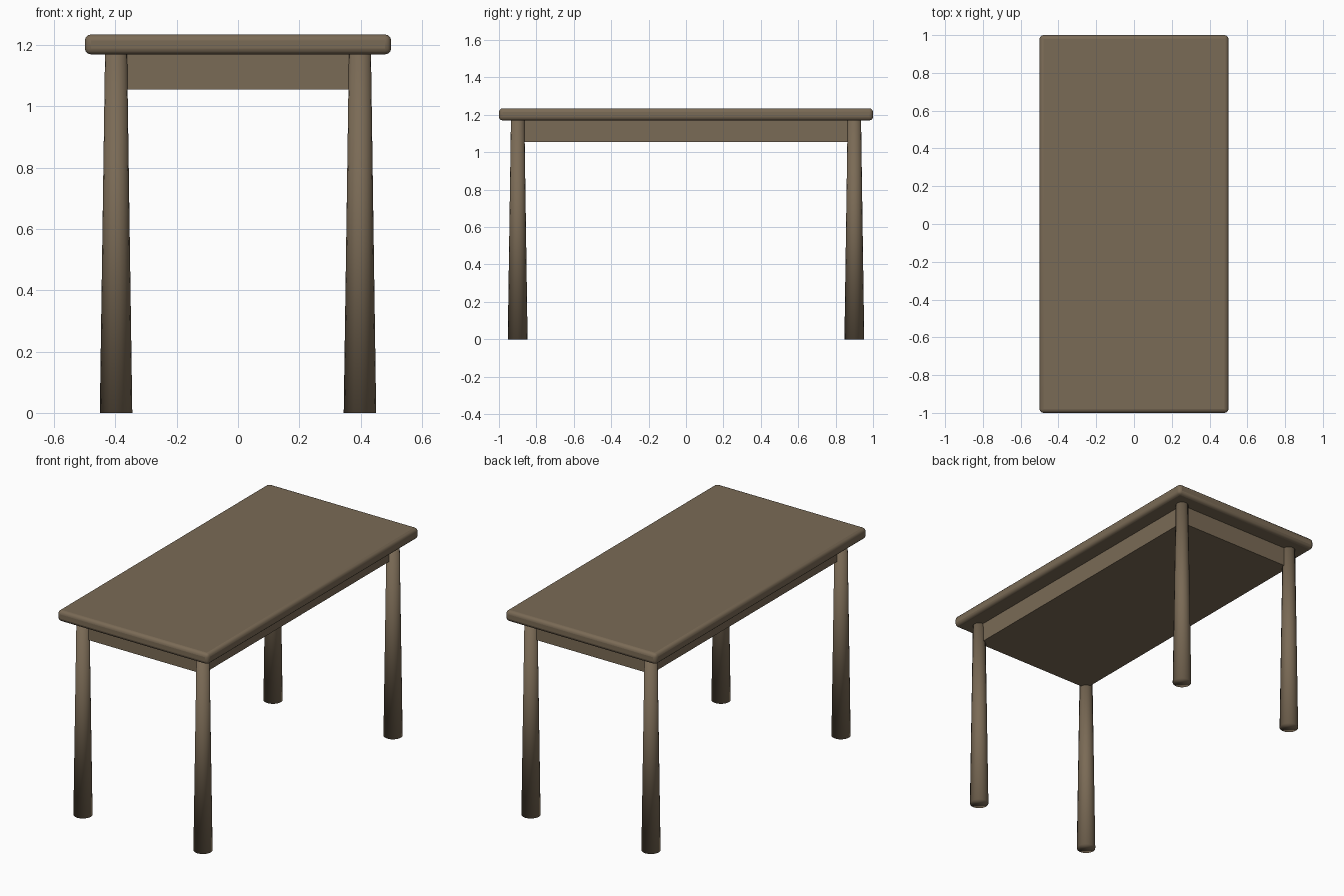
import bpy
import math

if "Cube" in bpy.data.objects:
    bpy.data.objects.remove(bpy.data.objects["Cube"], do_unlink=True)

# Single wood colour
wood = bpy.data.materials.new("brown_wood")
wood.use_nodes = True
colour = (0.195, 0.145, 0.092, 1)
wood.diffuse_color = colour
wood.node_tree.nodes["Principled BSDF"].inputs["Base Color"].default_value = colour

TOP_Z, SLAB_Z, APRON_Z = 1.235, 1.17, 1.055
LEG_X, LEG_Y = 0.398, 0.9


def finish(name):
    obj = bpy.context.object
    obj.name = name
    obj.data.materials.append(wood)
    return obj


def box(name, half_x, half_y, z0, z1):
    bpy.ops.mesh.primitive_cube_add(size=2, location=(0, 0, (z0 + z1) / 2))
    obj = finish(name)
    obj.scale = (half_x, half_y, (z1 - z0) / 2)
    bpy.ops.object.transform_apply(location=False, rotation=False, scale=True)
    return obj


# Table top with rounded edges
top = box("table_top", 0.5, 1.0, SLAB_Z, TOP_Z)
bevel = top.modifiers.new("rounded_edges", "BEVEL")
bevel.width = 0.02
bevel.segments = 3
bpy.ops.object.shade_smooth_by_angle(angle=math.radians(40))

# Solid apron block under the top
box("apron", LEG_X, LEG_Y, APRON_Z, SLAB_Z + 0.01)

# Four round legs, wider at the foot, shaded softly into the end caps
for side, sx in (("right", -1), ("left", 1)):
    for end, sy in (("front", -1), ("back", 1)):
        height = SLAB_Z + 0.005
        bpy.ops.mesh.primitive_cone_add(
            vertices=16, radius1=0.053, radius2=0.036, depth=height,
            location=(sx * LEG_X, sy * LEG_Y, height / 2))
        finish(f"{end}_{side}_leg")
        bpy.ops.object.shade_smooth()
